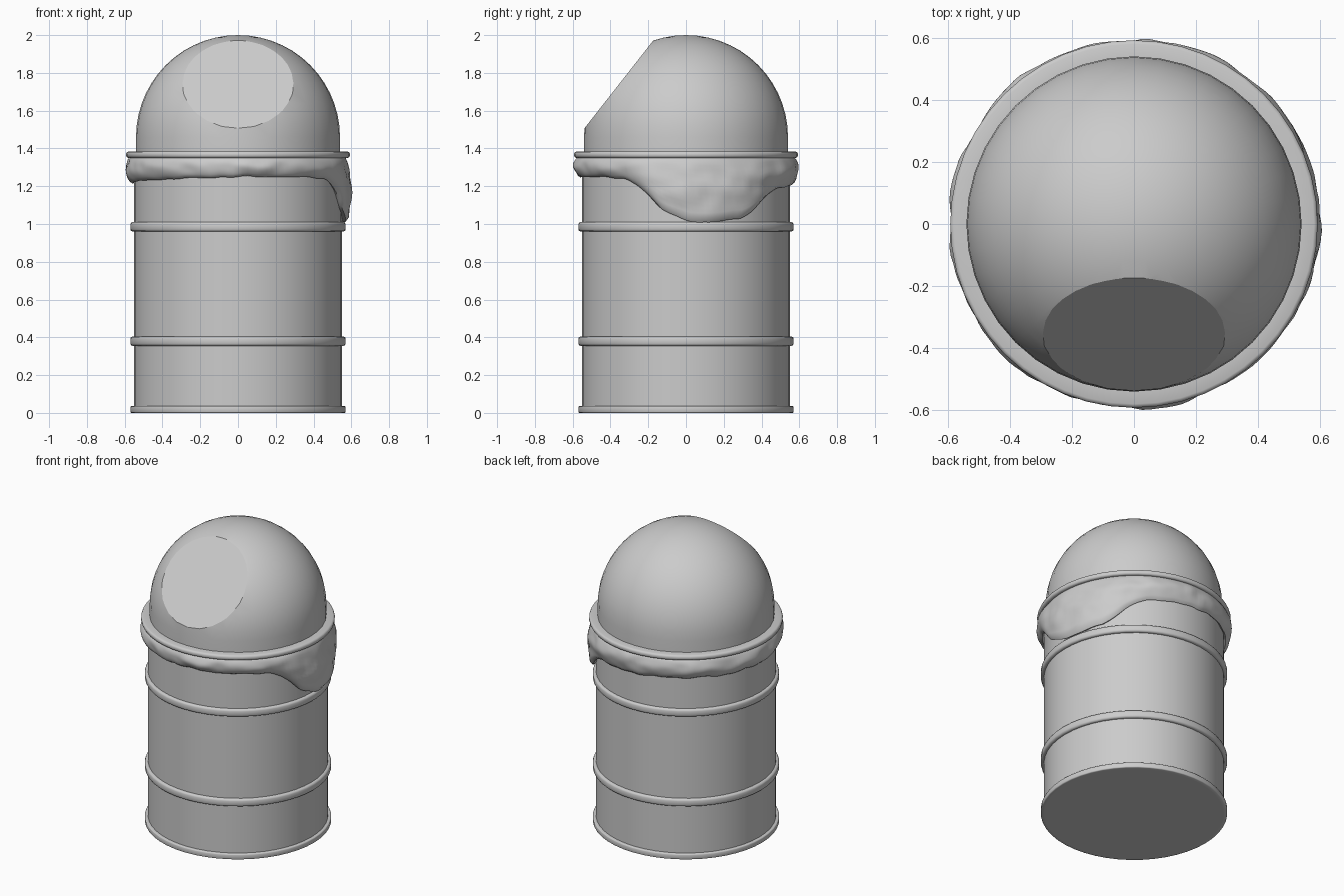
import bpy, bmesh, math
from mathutils import Vector, noise

if "Cube" in bpy.data.objects:
    bpy.data.objects.remove(bpy.data.objects["Cube"])


def finish(name, bm, angle=35):
    bmesh.ops.recalc_face_normals(bm, faces=bm.faces)
    mesh = bpy.data.meshes.new(name)
    bm.to_mesh(mesh)
    bm.free()
    obj = bpy.data.objects.new(name, mesh)
    bpy.context.collection.objects.link(obj)
    bpy.ops.object.select_all(action='DESELECT')
    obj.select_set(True)
    bpy.context.view_layer.objects.active = obj
    bpy.ops.object.shade_smooth_by_angle(angle=math.radians(angle))
    return obj


def lathe(profile, segs=48, closed=False):
    """Revolve (radius, z) points round z; radius 0 closes on the axis."""
    bm = bmesh.new()
    pts = [bm.verts.new((r, 0, z)) for r, z in profile]
    pairs = list(zip(pts, pts[1:])) + ([(pts[-1], pts[0])] if closed else [])
    edges = [bm.edges.new(p) for p in pairs]
    bmesh.ops.spin(bm, geom=pts + edges, cent=(0, 0, 0), axis=(0, 0, 1),
                   angle=math.tau, steps=segs, use_merge=False)
    bmesh.ops.remove_doubles(bm, verts=bm.verts, dist=1e-4)
    return bm


def band(name, r_in, r_out, z0, z1, round_by):
    b = round_by
    finish(name, lathe([(r_in, z0), (r_out - b, z0), (r_out - b * .3, z0 + b * .3),
                        (r_out, z0 + b), (r_out, z1 - b), (r_out - b * .3, z1 - b * .3),
                        (r_out - b, z1), (r_in, z1)], closed=True), 50)


# Drum body with closed base and lid, then its raised hoops and rims
finish("drum_body", lathe([(0, 0), (.55, 0), (.55, 1.36), (0, 1.36)]))
band("base_rim", .545, .57, 0, .036, .006)
band("lower_hoop", .545, .57, .355, .405, .012)
band("upper_hoop", .545, .57, .96, 1.01, .012)
band("top_rim", .53, .592, 1.35, 1.384, .012)

# Domed lid, sliced by a slanted plane to form the round flap
SR, CZ, CUT = .54, 1.46, .452
arc = [(SR * math.cos(a), CZ + SR * math.sin(a))
       for a in (math.pi / 2 * i / 14 for i in range(14))]
bm = lathe([(SR, 1.365)] + arc + [(0, CZ + SR)], 40)
normal = Vector((0, -.787, .617)).normalized()
cut = bmesh.ops.bisect_plane(bm, geom=bm.verts[:] + bm.edges[:] + bm.faces[:],
                             plane_co=Vector((0, 0, CZ)) + normal * CUT,
                             plane_no=normal, clear_outer=True)
rim = [e for e in cut["geom_cut"] if isinstance(e, bmesh.types.BMEdge)]
bmesh.ops.holes_fill(bm, edges=rim, sides=0)
finish("dome_lid", bm, 25)

# Bin liner: crumpled skirt under the rim with a long drooping fold on +x
hem = [(-45, 1.25), (-32, 1.235), (-22, 1.16), (-12, 1.07), (0, 1.015), (8, 1.005),
       (34, 1.03), (45, 1.13), (57, 1.19), (90, 1.21), (130, 1.225), (180, 1.215),
       (225, 1.24), (270, 1.25), (315, 1.25)]


def hem_height(deg):
    deg = (deg + 45) % 360 - 45
    for (a0, z0), (a1, z1) in zip(hem, hem[1:]):
        if a0 <= deg <= a1:
            t = (deg - a0) / (a1 - a0)
            return z0 + (z1 - z0) * t
    return 1.25


SEGS, ROWS = 144, 14
bm = bmesh.new()
grid = []
for i in range(SEGS):
    deg = 360 * i / SEGS
    c, s = math.cos(math.radians(deg)), math.sin(math.radians(deg))
    low = sum(hem_height(deg + d) for d in (-4, 0, 4)) / 3
    low += .010 * noise.noise((c * 6, s * 6, 3))
    droop = min(1, max(0, (1.2 - low) / .17))
    column = []
    for j in range(ROWS + 1):
        t = j / ROWS
        z = 1.358 + (low - 1.358) * t
        puff = math.sin(math.pi * min(1, t * (1.0 - .1 * droop))) ** .6 if t < 1 else 0
        r = .56 + .030 * puff + .006 * (1 - t) + .010 * t * droop
        wrinkle = noise.noise((c * 4, s * 4, z * 9)) * .014
        wrinkle += noise.noise((c * 9, s * 9, z * 16 + 7)) * .007
        r += wrinkle * math.sin(math.pi * t)
        column.append(bm.verts.new((r * c, r * s, z)))
    column.append(bm.verts.new((.546 * c, .546 * s, low + .012)))
    grid.append(column)
for i in range(SEGS):
    a, b = grid[i], grid[(i + 1) % SEGS]
    for j in range(ROWS + 1):
        bm.faces.new((a[j], a[j + 1], b[j + 1], b[j]))
finish("bin_liner", bm, 60)
